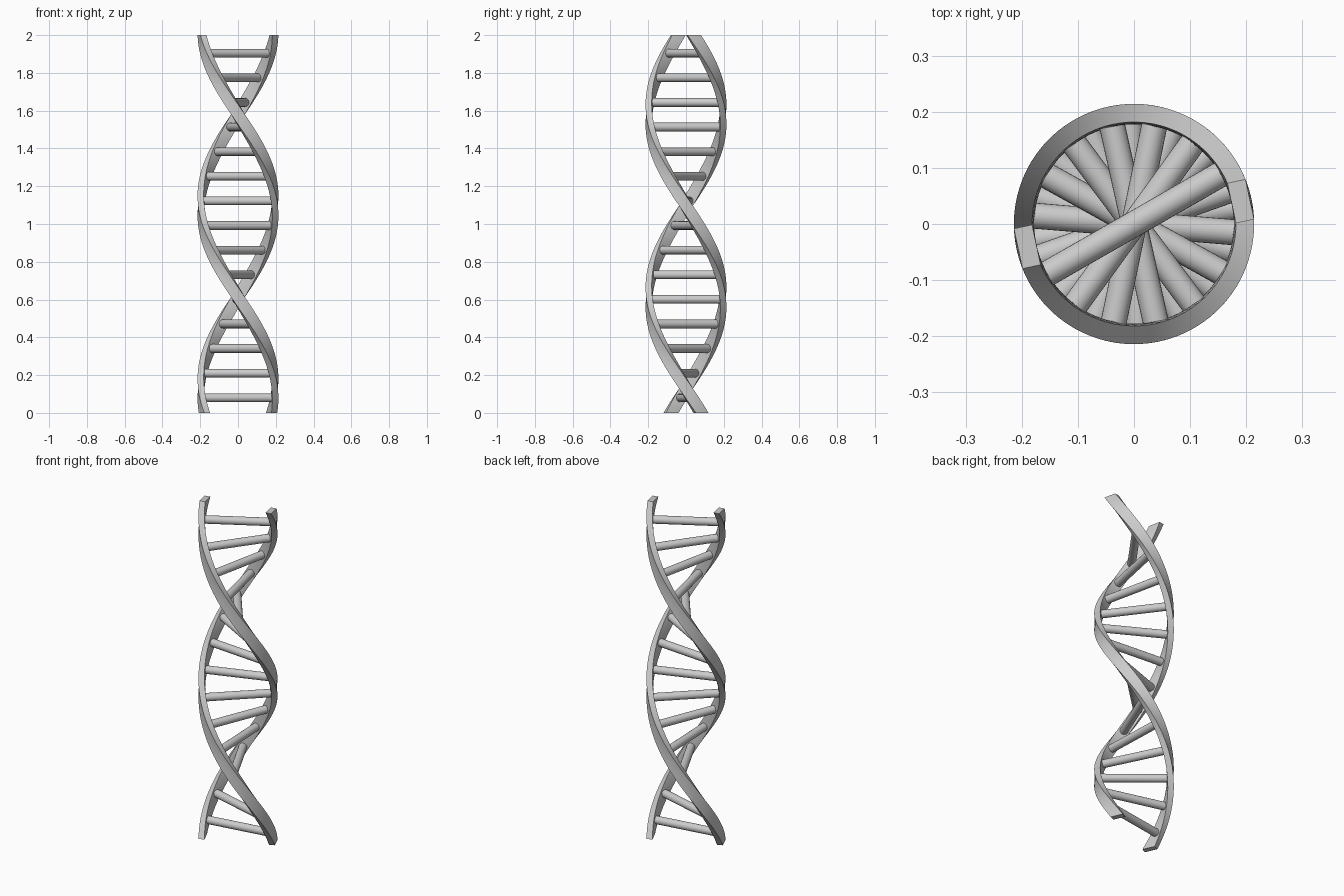
import bpy, bmesh, math
from mathutils import Vector, Matrix

if "Cube" in bpy.data.objects:
    bpy.data.objects.remove(bpy.data.objects["Cube"])

HEIGHT, TOP_ANGLE, RATE = 2.0, 12.0, 186.0   # degrees, degrees per unit
R_IN, R_OUT, HALF_W = 0.178, 0.211, 0.0365


def angle(z):
    return math.radians(TOP_ANGLE + (HEIGHT - z) * RATE)


def finish(name, bm):
    bmesh.ops.recalc_face_normals(bm, faces=bm.faces)
    me = bpy.data.meshes.new(name)
    bm.to_mesh(me)
    bm.free()
    ob = bpy.data.objects.new(name, me)
    bpy.context.collection.objects.link(ob)
    bpy.ops.object.select_all(action='DESELECT')
    ob.select_set(True)
    bpy.context.view_layer.objects.active = ob
    bpy.ops.object.shade_smooth_by_angle(angle=math.radians(35))


# Helical strand: flat rectangular section swept upward, cut level at both ends
def strand(name, offset, steps=80):
    bm = bmesh.new()
    section = [(R_IN, -HALF_W), (R_OUT, -HALF_W), (R_OUT, 0),
               (R_OUT, HALF_W), (R_IN, HALF_W), (R_IN, 0)]
    rings = []
    for i in range(steps + 1):
        z = HEIGHT * i / steps
        rot = Matrix.Rotation(angle(z) + offset, 3, 'Z')
        rings.append([bm.verts.new(rot @ Vector((x, y, z))) for x, y in section])
    n = len(section)
    for a, b in zip(rings, rings[1:]):
        for j in range(n):
            k = (j + 1) % n
            bm.faces.new((a[j], a[k], b[k], b[j]))
    bm.faces.new(rings[0])
    bm.faces.new(rings[-1])
    finish(name, bm)


strand("strand_a", 0)
strand("strand_b", math.pi)

# Round rungs joining the strands
for i in range(15):
    z = 0.08 + 0.1303 * i
    bm = bmesh.new()
    m = (Matrix.Translation((0, 0, z)) @ Matrix.Rotation(angle(z), 4, 'Z')
         @ Matrix.Rotation(math.pi / 2, 4, 'Y'))
    bmesh.ops.create_cone(bm, cap_ends=True, segments=24, radius1=0.023,
                          radius2=0.023, depth=0.37, matrix=m)
    finish(f"rung_{i + 1}", bm)
